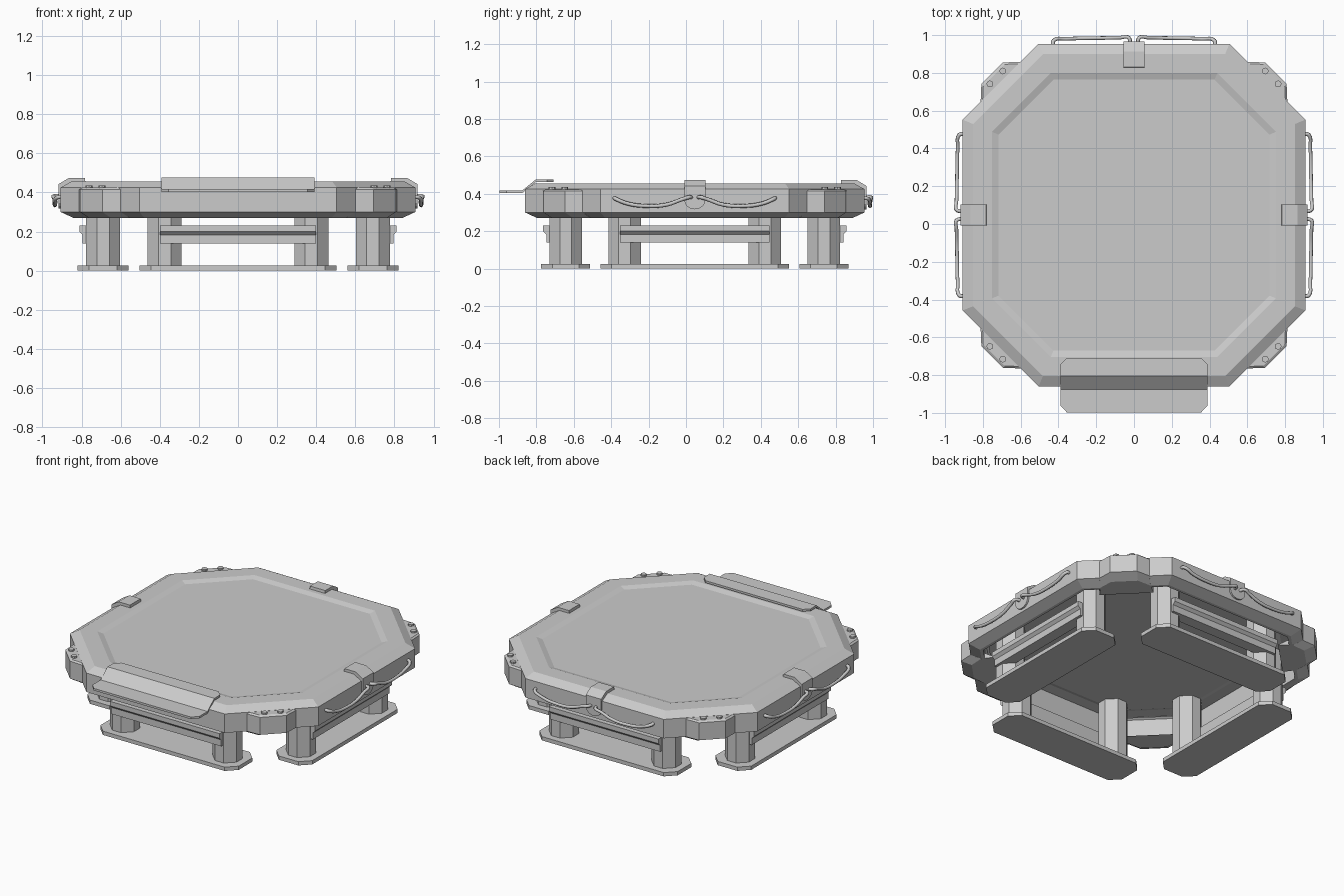
import bpy, bmesh
from math import pi, cos, sin
from mathutils import Matrix, Vector

if "Cube" in bpy.data.objects:
    bpy.data.objects.remove(bpy.data.objects["Cube"])

CY = 0.047          # the deck is centred slightly behind the origin
HALF, CORNER = 0.907, 0.505


def finish(bm, name, turn=0):
    bmesh.ops.recalc_face_normals(bm, faces=bm.faces)
    bm.transform(Matrix.Translation((0, CY, 0)) @ Matrix.Rotation(turn, 4, 'Z'))
    me = bpy.data.meshes.new(name)
    bm.to_mesh(me)
    bm.free()
    ob = bpy.data.objects.new(name, me)
    bpy.context.collection.objects.link(ob)
    return ob


def loft(bm, rings):
    """Bridge equal-length rings of points and cap both ends."""
    vs = [[bm.verts.new(p) for p in r] for r in rings]
    n = len(vs[0])
    for a, b in zip(vs, vs[1:]):
        for i in range(n):
            j = (i + 1) % n
            bm.faces.new((a[i], a[j], b[j], b[i]))
    bm.faces.new(vs[0][::-1])
    bm.faces.new(vs[-1])


def chamfered(cx, cy, hx, hy, c, z):
    """Rectangle with cut corners."""
    pts = [(hx, hy - c), (hx - c, hy), (c - hx, hy), (-hx, hy - c),
           (-hx, c - hy), (c - hx, -hy), (hx - c, -hy), (hx, c - hy)]
    return [(cx + x, cy + y, z) for x, y in pts]


def octagon(d, z):
    """Deck outline offset inward by d."""
    a, b = HALF - d, CORNER - d * 0.4142
    return chamfered(0, 0, a, a, a - b, z)


# deck: bevelled octagonal shell, sunken top panel, hollow underside
bm = bmesh.new()
loft(bm, [octagon(d, z) for d, z in [
    (0.19, 0.428), (0.155, 0.44), (0.085, 0.435), (0.085, 0.27), (0.065, 0.27), (0, 0.30),
    (0, 0.425), (0.055, 0.456), (0.155, 0.456), (0.19, 0.445)]])
finish(bm, "deck")

for k in range(4):
    turn = k * pi / 2

    # corner bracket with tapered lower edge, flush with the deck edge
    plan = [(0.53, 0.76), (0.60, 0.812), (0.694, 0.808), (0.808, 0.694), (0.812, 0.60), (0.76, 0.53)]
    bm = bmesh.new()
    loft(bm, [[(x - s, y - s, z) for x, y in plan]
              for s, z in [(0.045, 0.27), (0, 0.30), (0, 0.415), (0.01, 0.424)]])
    finish(bm, f"corner_bracket_{k}", turn)

    # two bolts per bracket
    bm = bmesh.new()
    for x, y in [(0.695, 0.763), (0.763, 0.695)]:
        loft(bm, [[(x + r * cos(i * pi / 4), y + r * sin(i * pi / 4), z) for i in range(8)]
                  for r, z in [(0.018, 0.40), (0.018, 0.435)]])
    finish(bm, f"corner_bolts_{k}", turn)

    # foot plate
    bm = bmesh.new()
    loft(bm, [chamfered(0, -0.69, 0.505, 0.131, 0.06, z) for z in (0, 0.025)])
    finish(bm, f"foot_plate_{k}", turn)

    # pair of leg posts
    bm = bmesh.new()
    for x in (-0.375, 0.375):
        loft(bm, [chamfered(x, -0.69, 0.087, 0.087, 0.055, z) for z in (0.02, 0.43)])
    finish(bm, f"leg_posts_{k}", turn)

    # stepped beam across the posts
    prof = [(0.03, 0.23), (0.121, 0.23), (0.121, 0.20), (0.104, 0.183), (0.104, 0.14), (0.03, 0.14)]
    bm = bmesh.new()
    loft(bm, [[(x, -0.69 - d, z) for d, z in prof] for x in (-0.40, 0.40)])
    finish(bm, f"leg_beam_{k}", turn)

# rope grips on the back and both sides
for k, side in enumerate(("right", "back", "left")):
    turn = (k + 1) * pi / 2     # built on the -y side, then turned

    # strap folded over the deck edge
    prof = [(-0.78, 0.45), (-0.783, 0.474), (-0.865, 0.474), (-0.918, 0.442), (-0.918, 0.37),
            (-0.90, 0.37), (-0.90, 0.425), (-0.85, 0.45)]
    bm = bmesh.new()
    loft(bm, [[(x, y, z) for y, z in prof] for x in (-0.056, 0.056)])
    finish(bm, f"strap_{side}", turn)

    # rounded hook tab under the strap
    tab = [(0.056, 0.38)] + [(0.056 * cos(a), 0.365 - 0.048 * sin(a))
                             for a in [i * pi / 8 for i in range(9)]] + [(-0.056, 0.38)]
    bm = bmesh.new()
    loft(bm, [[(x, y, z) for x, z in tab] for y in (-0.90, -0.918)])
    finish(bm, f"hook_tab_{side}", turn)

    # two sagging ropes
    cu = bpy.data.curves.new(f"rope_{side}", 'CURVE')
    cu.dimensions = '3D'
    cu.bevel_depth, cu.bevel_resolution, cu.resolution_u = 0.0105, 1, 4
    cu.use_fill_caps = True
    path = [(0.43, -0.90, 0.378), (0.425, -0.925, 0.374), (0.36, -0.933, 0.348), (0.26, -0.936, 0.335),
            (0.15, -0.938, 0.342), (0.07, -0.94, 0.37), (0.03, -0.941, 0.382), (0.018, -0.91, 0.38)]
    M = Matrix.Translation((0, CY, 0)) @ Matrix.Rotation(turn, 4, 'Z')
    for s in (-1, 1):
        sp = cu.splines.new('BEZIER')
        sp.bezier_points.add(len(path) - 1)
        for bp, (x, y, z) in zip(sp.bezier_points, path):
            bp.co = M @ Vector((s * x, y, z))
            bp.handle_left_type = bp.handle_right_type = 'AUTO'
    bpy.context.collection.objects.link(bpy.data.objects.new(f"rope_{side}", cu))

# front step: bent sheet hooked over the front edge, corners cut
rows = [(-0.998, 0.355, 0.403), (-0.96, 0.39, 0.403), (-0.876, 0.39, 0.403),
        (-0.804, 0.39, 0.462), (-0.744, 0.39, 0.462), (-0.709, 0.355, 0.462)]
bm = bmesh.new()
loft(bm, [[(-w, y - CY, z), (w, y - CY, z), (w, y - CY, z + 0.014), (-w, y - CY, z + 0.014)]
          for y, w, z in rows])
finish(bm, "front_step")
